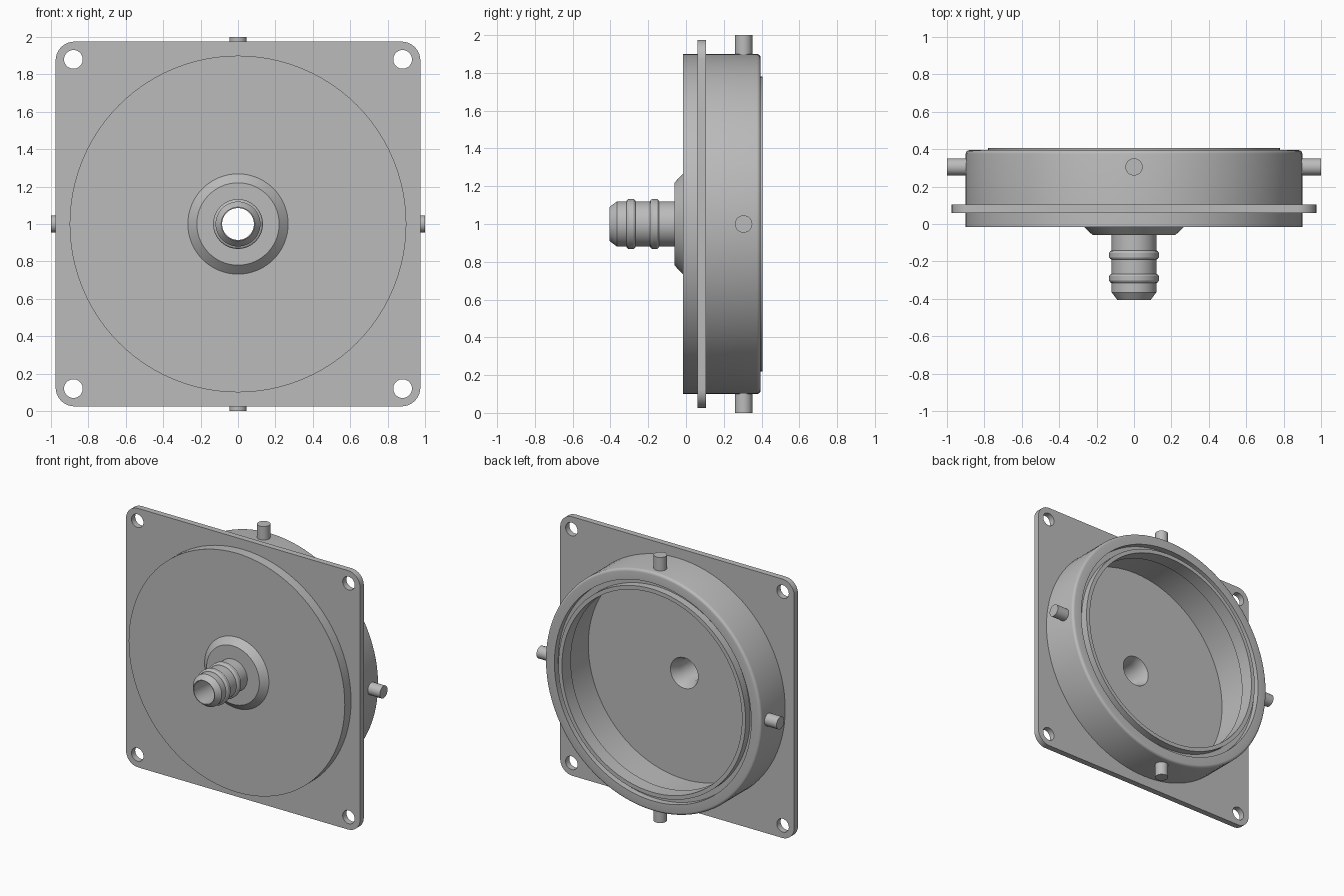
import bpy, bmesh
from math import sin, cos, pi, radians
from mathutils import Vector, Matrix

cube = bpy.data.objects.get("Cube")
if cube:
    bpy.data.objects.remove(cube)

grey = bpy.data.materials.new("light_grey")
grey.use_nodes = True
colour = (0.5, 0.5, 0.5, 1)
grey.diffuse_color = colour
grey.node_tree.nodes["Principled BSDF"].inputs["Base Color"].default_value = colour

CENTRE = Vector((0, 0, 1))


def finish(obj):
    """Give the part its colour and smooth its curved faces."""
    obj.data.materials.clear()
    obj.data.materials.append(grey)
    bpy.ops.object.select_all(action='DESELECT')
    obj.select_set(True)
    bpy.context.view_layer.objects.active = obj
    bpy.ops.object.shade_smooth_by_angle(angle=radians(30))


def add_mesh(name, bm):
    bmesh.ops.recalc_face_normals(bm, faces=bm.faces)
    mesh = bpy.data.meshes.new(name)
    bm.to_mesh(mesh)
    bm.free()
    obj = bpy.data.objects.new(name, mesh)
    bpy.context.collection.objects.link(obj)
    finish(obj)
    return obj


def lathe(name, profile, steps=96):
    """Turn a closed (radius, y) profile around the y axis."""
    bm = bmesh.new()
    verts = [bm.verts.new((r, y, 1)) for r, y in profile]
    edges = [bm.edges.new((a, b)) for a, b in zip(verts, verts[1:] + verts[:1])]
    bmesh.ops.spin(bm, geom=verts + edges, cent=CENTRE, axis=(0, 1, 0),
                   angle=2 * pi, steps=steps)
    bmesh.ops.remove_doubles(bm, verts=bm.verts, dist=0.0005)
    return add_mesh(name, bm)


def arc(cx, cy, r, start, end, n):
    return [(cx + r * cos(start + (end - start) * i / n),
             cy + r * sin(start + (end - start) * i / n)) for i in range(n + 1)]


# Hollow round housing with seal groove, raised lip and hose spigot
bore = 0.085
outside = [(bore, -0.405), (0.09, -0.405), (0.12, -0.365)]
for y in (-0.315, -0.19):  # raised barbs on the spigot
    outside += [(0.12, y), (0.127, y + 0.003), (0.133, y + 0.012),
                (0.133, y + 0.036), (0.127, y + 0.045), (0.12, y + 0.048)]
outside += [(0.12, -0.06), (0.22, -0.06), (0.268, -0.015), (0.9, -0.015)]
rim = arc(0.88, 0.375, 0.02, 0, pi / 2, 4)
groove = [(0.82, 0.395), (0.82, 0.35), (0.78, 0.35)]
inside = [(0.78, 0.405), (0.75, 0.405), (0.75, 0.3), (0.8, 0.3),
          (0.8, 0.02), (0.115, 0.02), (bore, -0.05)]
lathe("housing", outside + rim + groove + inside)

# Square mounting plate with rounded corners, screw holes and housing opening
half, corner, hole_at = 0.975, 0.1, 0.88
outline = []
for k in range(4):
    a = k * pi / 2
    sx = 1 if k in (0, 3) else -1
    sz = 1 if k < 2 else -1
    outline += arc(sx * (half - corner), sz * (half - corner), corner, a, a + pi / 2, 8)
loops = [outline, arc(0, 0, 0.86, 0, 2 * pi, 96)[:-1]]
for sx in (-1, 1):
    for sz in (-1, 1):
        loops.append(arc(sx * hole_at, sz * hole_at, 0.05, 0, 2 * pi, 32)[:-1])
curve = bpy.data.curves.new("mounting_plate", 'CURVE')
curve.dimensions = '2D'
curve.fill_mode = 'BOTH'
curve.extrude = 0.0225
for loop in loops:
    spline = curve.splines.new('POLY')
    spline.points.add(len(loop) - 1)
    for point, (x, z) in zip(spline.points, loop):
        point.co = (x, z, 0, 1)
    spline.use_cyclic_u = True
plate = bpy.data.objects.new("mounting_plate", curve)
plate.location = (0, 0.0825, 1)
plate.rotation_euler = (pi / 2, 0, 0)
bpy.context.collection.objects.link(plate)
bpy.ops.object.select_all(action='DESELECT')
plate.select_set(True)
bpy.context.view_layer.objects.active = plate
bpy.ops.object.convert(target='MESH')
finish(bpy.context.view_layer.objects.active)

# Four locking pegs around the housing
for i, name in enumerate(("top_peg", "left_peg", "bottom_peg", "right_peg")):
    bm = bmesh.new()
    place = (Matrix.Translation((0, 0.305, 1)) @ Matrix.Rotation(i * pi / 2, 4, 'Y')
             @ Matrix.Translation((0, 0, 0.94)))
    bmesh.ops.create_cone(bm, cap_ends=True, segments=32, radius1=0.046,
                          radius2=0.046, depth=0.12, matrix=place)
    add_mesh(name, bm)
